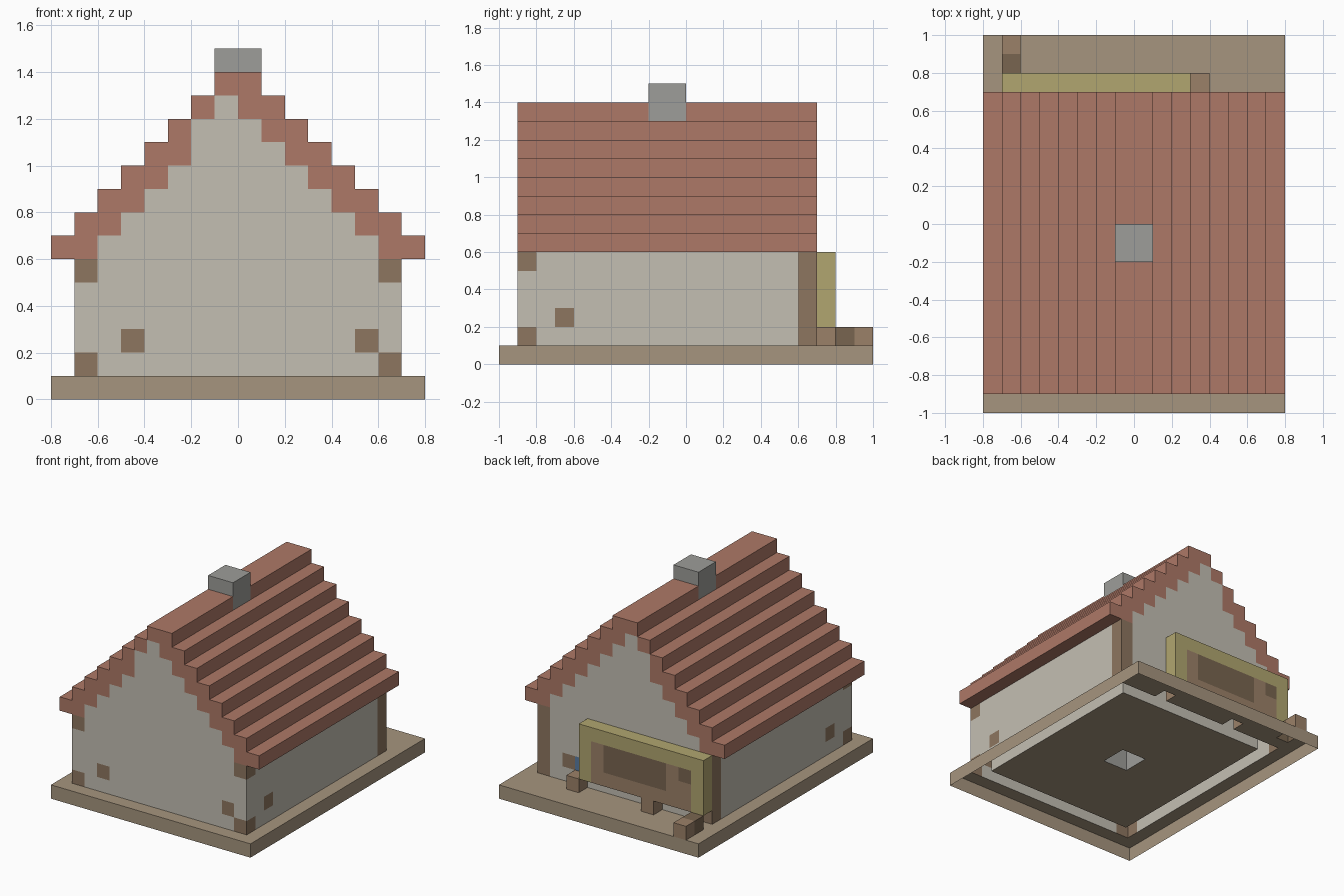
import bpy, bmesh
from mathutils import Vector

if "Cube" in bpy.data.objects:
    bpy.data.objects.remove(bpy.data.objects["Cube"])

S = 0.1      # block size
cells = {}   # block position -> part name


def fill(part, xs, ys, zs):
    """Fill a range of blocks (start, stop) with a part; later parts replace earlier ones."""
    for x in range(*xs):
        for y in range(*ys):
            for z in range(*zs):
                cells[x, y, z] = part


def block(part, x, y, z):
    cells[x, y, z] = part


# ground slab
fill("base_slab", (-8, 8), (-10, 10), (0, 1))

# side walls and gable walls
for x in (-7, 6):
    fill("walls", (x, x + 1), (-9, 7), (1, 6))
for y in (-9, 6):
    fill("walls", (-7, 7), (y, y + 1), (1, 6))
    for k in range(6):
        fill("walls", (-6 + k, 6 - k), (y, y + 1), (6 + k, 7 + k))

# stepped roof, two blocks wide per course, mirrored
for k in range(8):
    fill("roof", (-8 + k, -6 + k), (-9, 7), (6 + k, 7 + k))
    fill("roof", (6 - k, 8 - k), (-9, 7), (6 + k, 7 + k))
for y in (-9, 6):
    block("walls", -2, y, 11)
    block("walls", -1, y, 12)

# chimney column from floor to above the ridge
fill("chimney", (-1, 1), (-2, 0), (1, 15))

# timber corners: full posts at the back, single blocks at the front
for x in (-7, 6):
    fill("timber", (x, x + 1), (6, 7), (1, 6))
    for z in (1, 5):
        block("timber", x, -9, z)
    block("timber", x, -7, 2)
for x in (-5, 5):
    block("timber", x, -9, 2)

# back window beside the panel
block("timber", 4, 6, 2)
block("window", 3, 6, 2)

# back panel: yellow border, wooden field, dark inlay
fill("panel_frame", (-7, 3), (7, 8), (2, 6))
fill("panel_board", (-6, 2), (7, 8), (2, 5))
fill("panel_inlay", (-4, 1), (7, 8), (3, 5))
block("panel_inlay", -6, 7, 4)

# feet of the panel and the loose log
block("panel_board", 3, 7, 1)
block("panel_board", -3, 7, 1)
block("panel_inlay", -7, 8, 1)
block("panel_board", -7, 9, 1)

COLORS = {
    "base_slab": (0.38, 0.30, 0.21),
    "walls": (0.55, 0.52, 0.45),
    "roof": (0.42, 0.19, 0.135),
    "chimney": (0.34, 0.34, 0.32),
    "timber": (0.27, 0.18, 0.115),
    "window": (0.10, 0.20, 0.36),
    "panel_frame": (0.44, 0.38, 0.16),
    "panel_board": (0.33, 0.22, 0.14),
    "panel_inlay": (0.19, 0.13, 0.08),
}


def build(part):
    """Make one object from the exposed block faces of a part (the underside stays open)."""
    bm = bmesh.new()
    for (x, y, z), name in cells.items():
        if name != part:
            continue
        centre = Vector((x + 0.5, y + 0.5, z + 0.5)) * S
        for axis in range(3):
            for sign in (-1, 1):
                step = [0, 0, 0]
                step[axis] = sign
                near = (x + step[0], y + step[1], z + step[2])
                if near in cells or near[2] < 0:
                    continue
                n = Vector(step)
                u = Vector([float(i == (axis + 1) % 3) for i in range(3)])
                v = n.cross(u)
                h = S / 2
                corners = [n + u + v, n - u + v, n - u - v, n + u - v]
                bm.faces.new([bm.verts.new(centre + c * h) for c in corners])
    bmesh.ops.remove_doubles(bm, verts=bm.verts, dist=0.001)
    mesh = bpy.data.meshes.new(part)
    bm.to_mesh(mesh)
    bm.free()
    mat = bpy.data.materials.new(part)
    mat.diffuse_color = (*COLORS[part], 1)
    mat.use_nodes = True
    mat.node_tree.nodes["Principled BSDF"].inputs["Base Color"].default_value = mat.diffuse_color
    mesh.materials.append(mat)
    bpy.context.collection.objects.link(bpy.data.objects.new(part, mesh))


for part in COLORS:
    build(part)
